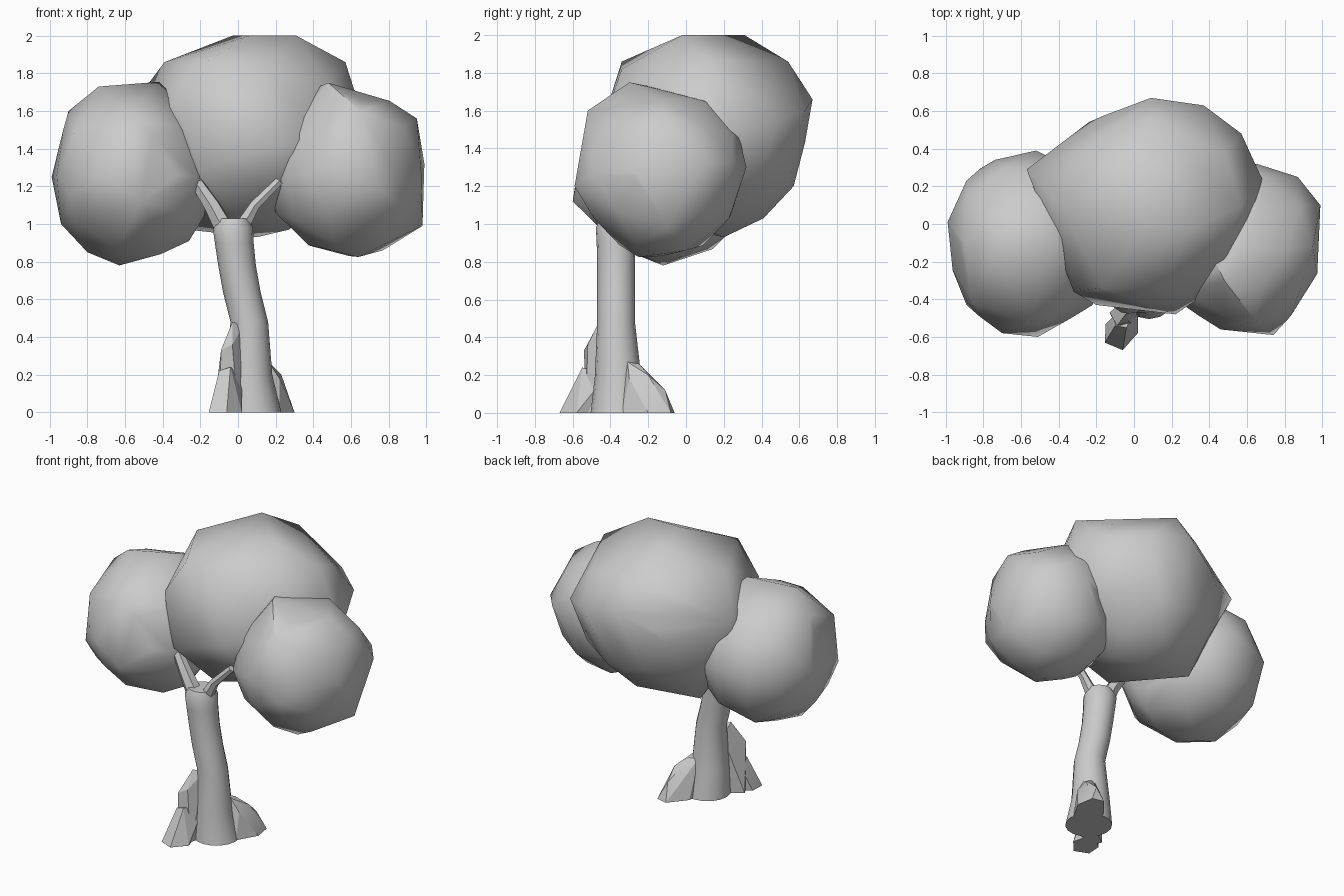
import bpy, bmesh, math
from mathutils import Vector


def finish(name, bm, angle):
    bmesh.ops.recalc_face_normals(bm, faces=bm.faces)
    mesh = bpy.data.meshes.new(name)
    bm.to_mesh(mesh)
    bm.free()
    ob = bpy.data.objects.new(name, mesh)
    bpy.context.collection.objects.link(ob)
    bpy.ops.object.select_all(action='DESELECT')
    ob.select_set(True)
    bpy.context.view_layer.objects.active = ob
    bpy.ops.object.shade_smooth_by_angle(angle=math.radians(angle))
    return ob


def hull(name, points, angle, core=None):
    """Convex lump around outline points, filled out by an ellipsoid core."""
    pts = [Vector(p) for p in points]
    if core:
        ball = bmesh.new()
        bmesh.ops.create_icosphere(ball, subdivisions=2, radius=1)
        for v in ball.verts:
            # bulge the diagonals a little, as the outlines only cover the axes
            k = 1 + 0.07 * (1 - max(abs(c) for c in v.co)) / 0.42
            pts.append(Vector(core[0]) + Vector(c * r * k for c, r in zip(v.co, core[1])))
        ball.free()
    bm = bmesh.new()
    for p in pts:
        bm.verts.new(p)
    res = bmesh.ops.convex_hull(bm, input=bm.verts[:])
    junk = {g for g in res['geom_interior'] + res['geom_unused']
            if isinstance(g, bmesh.types.BMVert)}
    bmesh.ops.delete(bm, geom=list(junk), context='VERTS')
    return finish(name, bm, angle)


def tube(name, path, sides, angle=40, level=False):
    """Capped tube through (x, y, z, radius) stations."""
    bm = bmesh.new()
    axis = Vector(path[-1][:3]) - Vector(path[0][:3])
    rot = axis.to_track_quat('Z', 'Y')
    rings = []
    for x, y, z, r in path:
        ring = []
        for i in range(sides):
            a = 2 * math.pi * i / sides
            off = Vector((r * math.cos(a), r * math.sin(a), 0))
            ring.append(bm.verts.new(Vector((x, y, z)) + (off if level else rot @ off)))
        rings.append(ring)
    for a, b in zip(rings, rings[1:]):
        for i in range(sides):
            j = (i + 1) % sides
            bm.faces.new((a[i], a[j], b[j], b[i]))
    bm.faces.new(rings[0])
    bm.faces.new(rings[-1])
    return finish(name, bm, angle)


# Trunk with a gentle bend and a small collar where it forks
tube("trunk", [(.08, -.355, 0, .15), (.06, -.36, .2, .122), (.06, -.37, .48, .10),
               (.02, -.37, .64, .10), (-.005, -.37, .78, .10), (-.02, -.37, .9, .103),
               (-.027, -.37, .98, .107), (-.022, -.37, 1.03, .085)], 16, level=True)

# Forked branches reaching into the foliage
tube("left_branch", [(-.07, -.38, .97, .055), (-.14, -.38, 1.10, .045), (-.22, -.36, 1.22, .035)], 6)
tube("right_branch", [(.02, -.38, .98, .045), (.09, -.39, 1.10, .03), (.22, -.38, 1.23, .025)], 6)

# Faceted buttress roots
hull("front_root_toe", [(-.15, -.53, 0), (-.155, -.63, 0), (-.06, -.67, 0), (.02, -.58, 0),
                        (-.02, -.44, 0), (-.10, -.54, .22), (-.04, -.55, .24),
                        (-.02, -.50, .22), (.02, -.42, .2), (-.08, -.46, .22)], 20)
hull("front_root_ridge", [(-.13, -.47, 0), (-.10, -.53, 0), (.0, -.53, 0), (.04, -.36, 0),
                          (-.10, -.52, .24), (-.09, -.54, .33), (-.03, -.52, .36),
                          (-.03, -.46, .48), (.03, -.42, .46), (-.02, -.38, .4)], 20)
hull("back_root", [(.22, -.34, 0), (.30, -.20, 0), (.28, -.08, 0), (.20, -.06, 0),
                   (.10, -.18, 0), (.08, -.3, 0), (.23, -.20, .20), (.22, -.11, .12),
                   (.22, -.30, .18), (.16, -.31, .27), (.15, -.25, .26), (.09, -.27, .26)], 20)

# Foliage clumps
hull("left_foliage", [
    (-.74, -.17, 1.73), (-.42, -.08, 1.755), (-.34, -.08, 1.68), (-.24, -.2, 1.5),
    (-.14, -.2, 1.32), (-.18, -.2, 1.04), (-.26, -.2, .91), (-.41, -.25, .84),
    (-.63, -.12, .78), (-.80, -.15, .85), (-.94, -.1, 1.0), (-.99, .01, 1.25),
    (-.90, -.1, 1.6), (-.89, .23, 1.3), (-.74, .34, 1.25), (-.52, .39, 1.3),
    (-.89, -.43, 1.15), (-.87, -.41, 1.48), (-.70, -.58, 1.25), (-.51, -.60, 1.12),
    (-.22, -.43, 1.25), (-.55, -.52, 1.55)],
    45, ((-.57, -.10, 1.26), (.41, .47, .45)))
hull("right_foliage", [
    (.48, -.3, 1.75), (.43, -.2, 1.73), (.67, -.1, 1.68), (.95, -.12, 1.56),
    (.99, .1, 1.32), (.98, -.1, .99), (.77, .0, .86), (.64, -.25, .825),
    (.42, -.2, .88), (.20, -.2, 1.06), (.17, -.25, 1.23), (.65, .32, 1.3),
    (.87, .25, 1.33), (.97, -.27, 1.25), (.74, -.59, 1.2), (.46, -.56, 1.3),
    (.26, -.43, 1.25), (.65, -.52, 1.6), (.6, .13, 1.64), (.62, .28, 1.47),
    (.6, -.43, .99)],
    45, ((.59, -.13, 1.27), (.40, .43, .44)))
hull("top_foliage", [
    (-.03, .31, 2.0), (.31, -.02, 2.0), (.06, -.02, 2.0), (.57, .1, 1.86), (.65, .12, 1.61),
    (.68, .24, 1.5), (.57, .48, 1.55), (.37, .63, 1.6), (.09, .67, 1.66),
    (-.15, .58, 1.55), (-.57, .29, 1.62), (-.39, .1, 1.86), (-.17, -.34, 1.86),
    (.15, -.34, 1.82), (-.32, -.36, 1.62), (-.29, -.37, 1.42), (-.2, -.43, 1.28),
    (.22, -.48, 1.42), (.64, -.05, 1.45),
    (.1, .54, 1.86), (.1, .63, 1.43), (.1, .57, 1.2), (.1, .41, 1.03), (.1, .2, .93),
    (.27, .1, .97), (-.27, .22, .97), (0, -.25, 1.03)],
    45, ((.09, .10, 1.47), (.54, .53, .49)))
